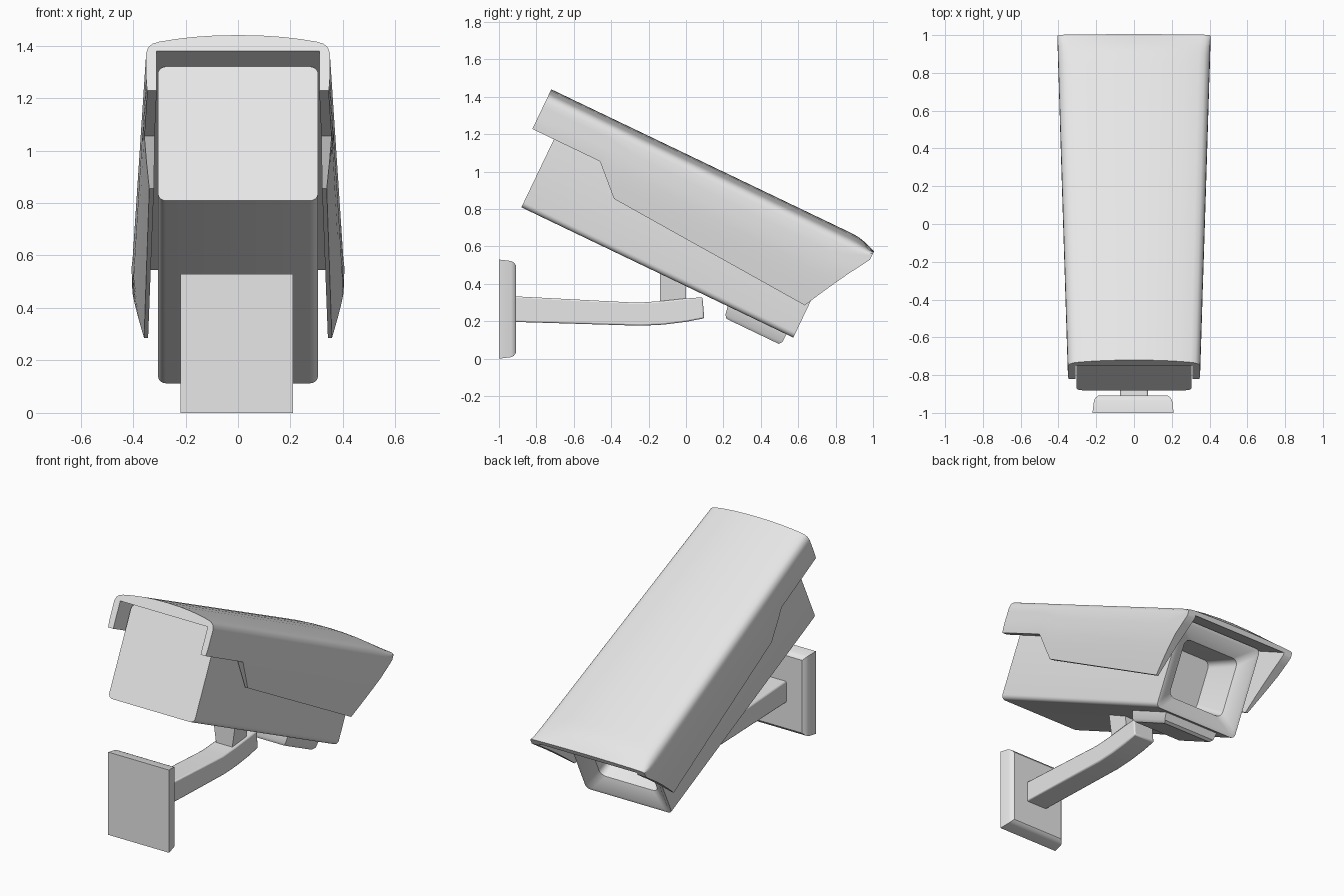
import bpy, bmesh, math

if "Cube" in bpy.data.objects:
    bpy.data.objects.remove(bpy.data.objects["Cube"])

grey = bpy.data.materials.new("light_grey")
grey.diffuse_color = (0.8, 0.8, 0.8, 1)
grey.use_nodes = True
grey.node_tree.nodes["Principled BSDF"].inputs["Base Color"].default_value = grey.diffuse_color

TILT = math.radians(25.6)
C, S = math.cos(TILT), math.sin(TILT)


def tilted(x, u, w):
    """Camera space (across, along the axis, up) to world space."""
    return (x, -0.72 + C * u + S * w, 1.44 - S * u + C * w)


def loft(name, rings, bevel=0.0):
    """Skin a list of equal-length closed rings and cap both ends."""
    bm = bmesh.new()
    rows = [[bm.verts.new(p) for p in ring] for ring in rings]
    n = len(rows[0])
    for a, b in zip(rows, rows[1:]):
        for i in range(n):
            j = (i + 1) % n
            bm.faces.new((a[i], a[j], b[j], b[i]))
    bm.faces.new(rows[0][::-1])
    bm.faces.new(rows[-1])
    bmesh.ops.recalc_face_normals(bm, faces=bm.faces)
    mesh = bpy.data.meshes.new(name)
    bm.to_mesh(mesh)
    bm.free()
    mesh.materials.append(grey)
    obj = bpy.data.objects.new(name, mesh)
    bpy.context.collection.objects.link(obj)
    bpy.ops.object.select_all(action='DESELECT')
    obj.select_set(True)
    bpy.context.view_layer.objects.active = obj
    if bevel:
        mod = obj.modifiers.new("soft_edges", 'BEVEL')
        mod.width = bevel
        mod.segments = 2
    bpy.ops.object.shade_smooth_by_angle(angle=math.radians(35))
    return obj


def round_rect(hx, hy, r, steps=5):
    """Rounded rectangle outline centred on the origin."""
    pts = []
    for k, (sx, sy) in enumerate([(1, 1), (-1, 1), (-1, -1), (1, -1)]):
        for i in range(steps + 1):
            a = math.pi / 2 * (k + i / steps)
            pts.append((sx * (hx - r) + r * math.cos(a),
                        sy * (hy - r) + r * math.sin(a)))
    return pts


def rect(hx, hy):
    return [(hx, hy), (-hx, hy), (-hx, -hy), (hx, -hy)]


# Camera housing with sloped window frame and deep lens recess
W_MID, HX, HW = -0.355, 0.305, 0.283
housing = [(0.128, 0, 0.03), (1.74, 0, 0.03), (1.74, 0.02, 0.03),
           (1.69, 0.10, 0.04), (1.45, 0.13, 0.04)]
loft("camera_housing", [[tilted(x, u, W_MID + w)
                         for x, w in round_rect(HX - inset, HW - inset, r)]
                        for u, inset, r in housing])

# Sun hood: stations along the axis with the height of its lower edge
stations = [(0, -0.235), (0.401, -0.235), (0.478, -0.309), (0.555, -0.383),
            (0.95, -0.408), (1.34, -0.432), (1.721, -0.456), (1.77, -0.362),
            (1.82, -0.27), (1.86, -0.20), (1.90, -0.135), (1.93, -0.085)]
crown = [(0, 0), (0.09, -0.002), (0.17, -0.008), (0.24, -0.017), (0.30, -0.028),
         (0.325, -0.036), (0.342, -0.051), (0.35, -0.075)]


def hood_ring(u, low):
    flare = 0.0285 * u
    t = max(0, (u - 1.80) / 0.13) ** 1.5 * 0.8      # crown flattens at the mouth
    half = [(x * (1 + flare / 0.35), w * (1 - t) - 0.045 * t) for x, w in crown]
    edge = half[-1][1]
    for i in range(1, 7):                           # outer side wall curls in
        w = edge + (low - edge) * i / 6
        lean = 0.04 * (max(0, -w - 0.19) / 0.26) ** 1.25
        half.append((0.35 + flare - lean, w))
    inner = min(0.31 + 0.019 * u, half[-1][0] - 0.006)
    half += [(inner, low), (inner, max(-0.068, low + 0.004)),
             (0, max(-0.068, low + 0.004))]
    return half + [(-x, w) for x, w in half[-2:0:-1]]


loft("sun_hood", [[tilted(x, u, w) for x, w in hood_ring(u, low)]
                  for u, low in stations])

# Mounting shoe under the front of the housing
shoe = [(0.175, 1.375, 1.685, -0.702), (0.19, 1.36, 1.698, -0.685),
        (0.20, 1.35, 1.70, -0.63)]
loft("underside_shoe", [[tilted(hx, a, w), tilted(-hx, a, w),
                         tilted(-hx, b, w), tilted(hx, b, w)]
                        for hx, a, b, w in shoe])

# Post between arm and housing
loft("support_post", [[(x, y - 0.07, z) for x, y in rect(hx, 0.07)]
                      for hx, z in [(0.055, 0.29), (0.085, 0.50)]])

# Bent arm: y of lower corner, y of upper corner, lower z, upper z
arm = [(-0.93, -0.93, 0.197, 0.334), (-0.24, -0.26, 0.176, 0.299),
       (-0.12, -0.13, 0.182, 0.308), (0.0, 0.0, 0.197, 0.322),
       (0.098, 0.088, 0.216, 0.328)]
loft("bracket_arm", [[(0.075, yl, zl), (-0.075, yl, zl),
                      (-0.075, yu, zu), (0.075, yu, zu)]
                     for yl, yu, zl, zu in arm], bevel=0.008)

# Wall plate with a stepped chamfer
loft("wall_plate", [[(x - 0.005, y, 0.265 + z) for x, z in rect(0.215 - i, 0.265 - i)]
                    for y, i in [(-1, 0), (-0.935, 0.008), (-0.92, 0.016), (-0.908, 0.032)]])
